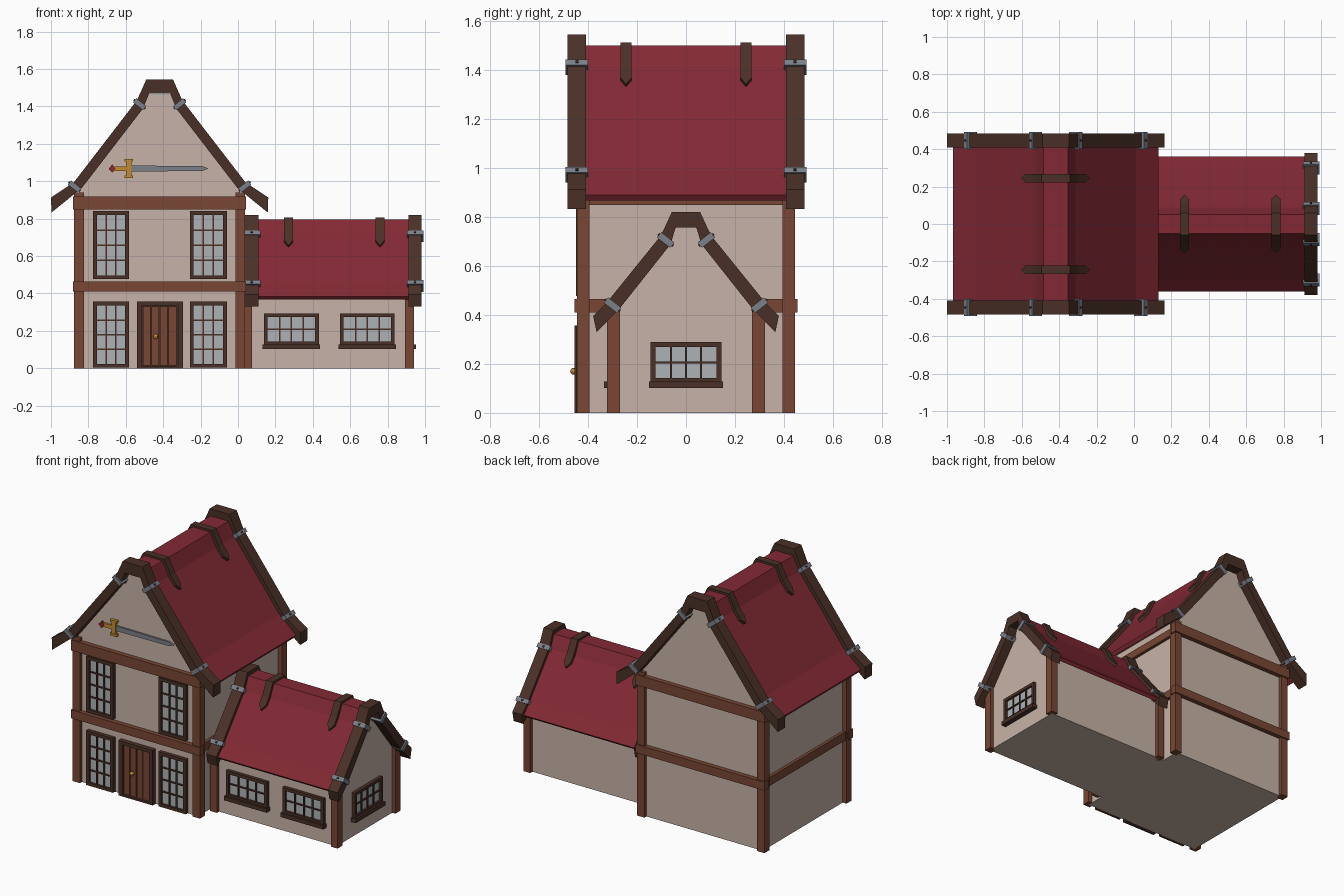
import bpy, bmesh, math

if "Cube" in bpy.data.objects:
    bpy.data.objects.remove(bpy.data.objects["Cube"])


def material(name, r, g, b):
    m = bpy.data.materials.new(name)
    m.diffuse_color = (r, g, b, 1)
    m.use_nodes = True
    m.node_tree.nodes["Principled BSDF"].inputs["Base Color"].default_value = m.diffuse_color
    return m


WALL = material("plaster", .57, .45, .385)
WOOD = material("timber", .19, .062, .034)
DARK = material("dark_timber", .068, .03, .02)
ROOF = material("red_roof", .225, .022, .034)
GLASS = material("glass", .43, .45, .46)
STEEL = material("steel", .2, .215, .25)
GOLD = material("gold", .55, .26, .03)
RED = material("red_gem", .25, .02, .02)
CX = -.419  # centre line of the main house


# Frames turn (across, up, depth) into world coordinates
def main(u, v, w): return (CX + u, w, v)
def wing(u, v, w): return (w, u, v)
def front(u, v, w): return (u, -w, v)


def mesh(name, verts, faces, mat):
    me = bpy.data.meshes.new(name)
    me.from_pydata(verts, [], faces)
    bm = bmesh.new()
    bm.from_mesh(me)
    bmesh.ops.recalc_face_normals(bm, faces=bm.faces)
    bm.to_mesh(me)
    bm.free()
    me.materials.append(mat)
    ob = bpy.data.objects.new(name, me)
    bpy.context.collection.objects.link(ob)
    return ob


def prisms(name, F, shapes, mat):
    """Each shape is (outline, depth0, depth1)."""
    vs, fs = [], []
    for pts, w0, w1 in shapes:
        b, n = len(vs), len(pts)
        vs += [F(u, v, w) for w in (w0, w1) for u, v in pts]
        fs += [[b + i for i in range(n)], [b + n + i for i in range(n)]]
        fs += [[b + i, b + (i + 1) % n, b + n + (i + 1) % n, b + n + i] for i in range(n)]
    return mesh(name, vs, fs, mat)


def rect(u0, u1, v0, v1):
    return [(u0, v0), (u1, v0), (u1, v1), (u0, v1)]


def boxes(name, F, items, mat):
    return prisms(name, F, [(rect(*i[:4]), i[4], i[5]) for i in items], mat)


def both(half):
    """Mirror a half profile listed from the centre outwards."""
    return [(-u, v) for u, v in reversed(half)] + list(half)


def band(name, F, outer, inner, w0, w1, mat):
    """Bent plate between two mirrored profiles."""
    o, i = both(outer), both(inner)
    n = len(o)
    vs = [F(u, v, w) for w in (w0, w1) for u, v in o + i]
    fs = []
    for k in range(n - 1):
        for a in (0, 2 * n):
            fs.append([a + k, a + k + 1, a + n + k + 1, a + n + k])
        for a in (0, n):
            fs.append([a + k, a + k + 1, a + k + 1 + 2 * n, a + k + 2 * n])
    for k in (0, n - 1):
        fs.append([k, n + k, 3 * n + k, 2 * n + k])
    return mesh(name, vs, fs, mat)


def strap(name, F, half, w, hw):
    """Pointed strip folded over the ridge."""
    p = both(half)
    vs, fs = [], []
    for k, (u, v) in enumerate(p):
        h = 0 if k in (0, len(p) - 1) else hw
        vs += [F(u, v, w - h), F(u, v, w + h)]
        if k:
            fs.append([2 * k - 2, 2 * k - 1, 2 * k + 1, 2 * k])
    ob = mesh(name, vs, fs, DARK)
    bm = bmesh.new()
    bm.from_mesh(ob.data)
    bmesh.ops.remove_doubles(bm, verts=bm.verts, dist=1e-5)
    bm.to_mesh(ob.data)
    bm.free()
    s = ob.modifiers.new("thickness", 'SOLIDIFY')
    s.thickness, s.offset = .022, 0


def tilted(u, v, ang, a, b):
    c, s = math.cos(ang), math.sin(ang)
    return [(u + x * c - y * s, v + x * s + y * c) for x, y in rect(-a, a, -b, b)]


def clamps(name, F, spots, w0, w1):
    shapes, bolts = [], []
    mid = (w0 + w1) / 2
    for u, v in spots:
        for s in (-1, 1):
            ang = math.radians(38) * s
            shapes.append((tilted(s * u, v, ang, .034, .014), w0 - .009, w1 + .009))
            bolts.append((tilted(s * u, v, ang, .039, .006), mid - .006, mid + .006))
    prisms(name, F, shapes, STEEL)
    prisms(name + "_bolts", F, bolts, DARK)


def window(name, F, u0, u1, v0, v1, w, cols, rows, sill=False):
    f, t = .02, .004
    parts = [(u0, u0 + f, v0, v1, w - .03, w), (u1 - f, u1, v0, v1, w - .03, w),
             (u0, u1, v0, v0 + f, w - .03, w), (u0, u1, v1 - f, v1, w - .03, w)]
    for k in range(1, cols):
        c = u0 + f + (u1 - u0 - 2 * f) * k / cols
        parts.append((c - t, c + t, v0, v1, w - .03, w - .006))
    for k in range(1, rows):
        c = v0 + f + (v1 - v0 - 2 * f) * k / rows
        parts.append((u0, u1, c - t, c + t, w - .03, w - .006))
    if sill:
        parts.append((u0 - .007, u1 + .007, v0 - .02, v0 + .006, w - .035, w + .012))
    boxes(name + "_frame", F, parts, DARK)
    boxes(name + "_glass", F, [(u0 + .01, u1 - .01, v0 + .01, v1 - .01, w - .03, w - .014)], GLASS)


# Plaster bodies
prisms("main_walls", main, [(both([(.06, 1.465), (.095, 1.385), (.43, .955), (.43, 0)]), -.425, .425)], WALL)
prisms("wing_walls", wing, [(both([(.043, .757), (.065, .70), (.3, .415), (.3, 0)]), 0, .918)], WALL)

# Corner posts
boxes("main_posts", main, [(s * .405, s * .457, 0, .94, t * .395, t * .446)
                           for s in (-1, 1) for t in (-1, 1)], WOOD)
boxes("wing_posts", wing, [(s * .27, s * .323, 0, .425, a, b)
                           for s in (-1, 1) for a, b in ((.025, .075), (.893, .941))], WOOD)

# Horizontal beams round the main house
beams = []
for z0, z1 in ((.41, .465), (.85, .918)):
    for s in (-1, 1):
        beams.append((-.463, .463, z0, z1, s * .41, s * .455))
        beams.append((s * .415, s * .45, z0, min(z1, .9), -.42, .42))
boxes("beams", main, beams, WOOD)

# Roof sheets
m_out = [(.065, 1.5), (.107, 1.41), (.43, .993), (.55, .89)]
m_in = [(.058, 1.468), (.085, 1.392), (.41, .975), (.535, .868)]
band("main_roof", main, m_out, m_in, -.415, .415, ROOF)
w_out = [(.05, .795), (.088, .713), (.3, .452), (.362, .385)]
w_in = [(.04, .76), (.066, .698), (.28, .434), (.345, .368)]
band("wing_roof", wing, w_out, w_in, .05, .92, ROOF)

# Gable boards with clamps
mb_out = [(.071, 1.545), (.121, 1.433), (.458, .995), (.581, .913)]
mb_in = [(.056, 1.47), (.088, 1.39), (.415, .965), (.578, .833)]
wb_out = [(.058, .82), (.102, .725), (.318, .458), (.379, .395)]
wb_in = [(.043, .757), (.062, .69), (.272, .425), (.365, .33)]
for n, (a, b) in {"front": (-.483, -.409), "back": (.409, .483)}.items():
    band("main_gable_board_" + n, main, mb_out, mb_in, a, b, DARK)
    clamps("main_clamps_" + n, main, ((.107, 1.412), (.455, .972)), a, b)
for n, (a, b) in {"inner": (.037, .11), "outer": (.912, .982)}.items():
    band("wing_gable_board_" + n, wing, wb_out, wb_in, a, b, DARK)
    clamps("wing_clamps_" + n, wing, ((.083, .706), (.3, .44)), a, b)

# Ridge straps
for y in (-.245, .245):
    strap("main_ridge_strap", main, [(.071, 1.504), (.114, 1.415), (.153, 1.363), (.175, 1.337)], y, .023)
for x in (.27, .759):
    strap("wing_ridge_strap", wing, [(.054, .798), (.094, .718), (.125, .678), (.147, .65)], x, .024)

# Windows
for u0, u1 in ((-.775, -.583), (-.257, -.06)):
    for v0, v1 in ((.003, .356), (.477, .84)):
        window("tall_window", front, u0, u1, v0, v1, .45, 3, 4)
for u0 in (.139, .545):
    window("wing_window", front, u0, u0 + .293, .122, .293, .322, 4, 2, True)
window("gable_window", wing, -.144, .144, .122, .29, .94, 4, 2, True)

# Door
boxes("door_frame", front, [(-.54, -.512, 0, .357, .42, .455), (-.322, -.294, 0, .357, .42, .455),
                            (-.54, -.294, .335, .357, .42, .455), (-.54, -.294, 0, .012, .42, .455),
                            (-.53, -.3, 0, .34, .42, .432)], DARK)
boxes("door_planks", front, [(-.509 + k * .046, -.468 + k * .046, .014, .331, .42, .443) for k in range(4)], WOOD)
bpy.ops.mesh.primitive_uv_sphere_add(segments=10, ring_count=6, radius=.014, location=(-.44, -.459, .17))
knob = bpy.context.object
knob.name = "door_knob"
knob.data.materials.append(GOLD)
bpy.ops.object.shade_smooth_by_angle()

# Wall sword
prisms("sword_blade", front, [([(-.57, 1.052), (-.19, 1.055), (-.158, 1.068), (-.19, 1.081), (-.57, 1.084)],
                               .42, .436)], STEEL)
boxes("sword_hilt", front, [(-.599, -.57, 1.03, 1.106, .42, .442), (-.608, -.561, 1.105, 1.12, .42, .445),
                            (-.608, -.561, 1.017, 1.032, .42, .445), (-.665, -.59, 1.056, 1.08, .42, .438)], GOLD)
prisms("sword_pommel", front, [([(-.692, 1.068), (-.672, 1.047), (-.655, 1.068), (-.672, 1.089)], .42, .444)], RED)
